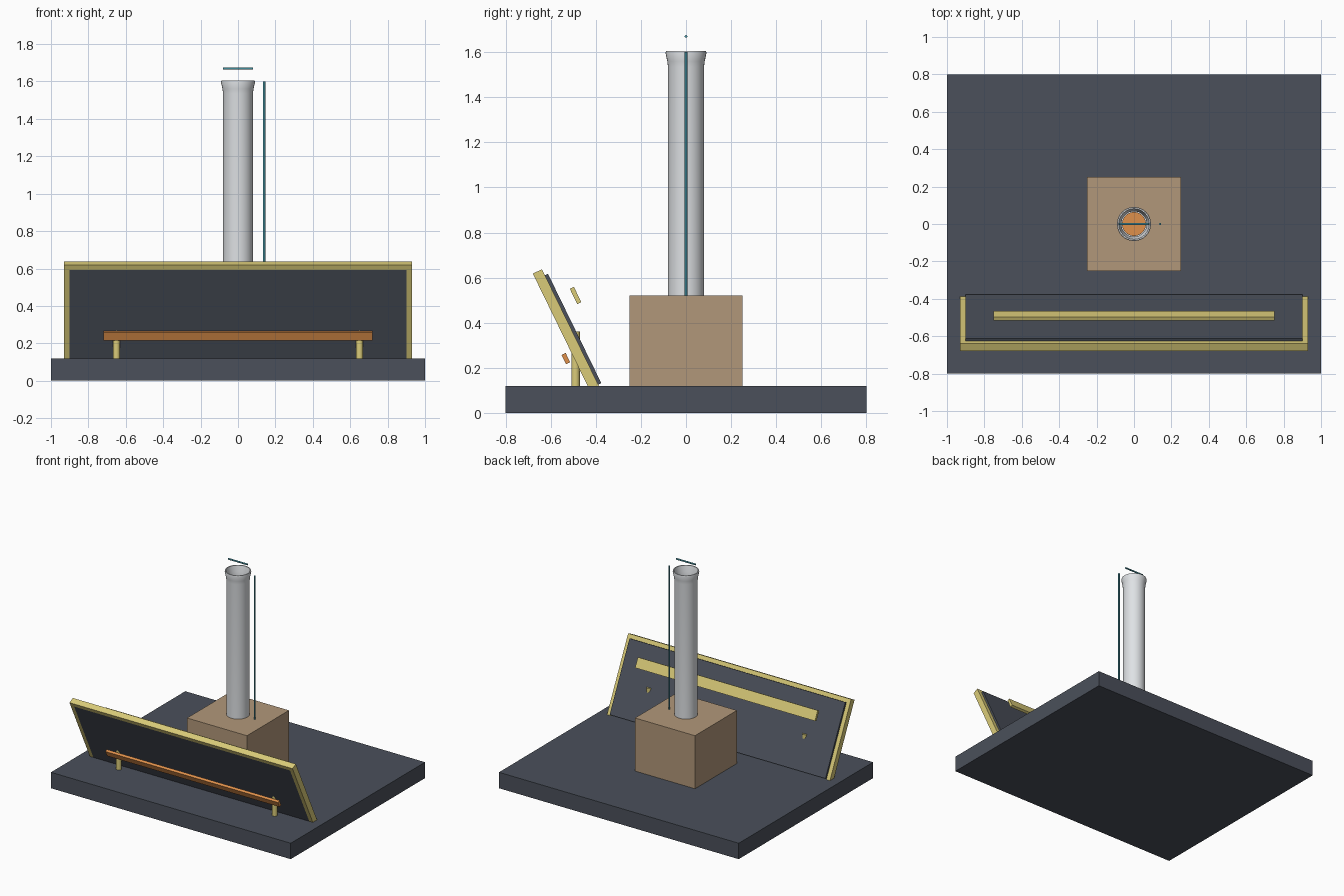
import bpy, bmesh, math
from mathutils import Matrix, Vector

if "Cube" in bpy.data.objects:
    bpy.data.objects.remove(bpy.data.objects["Cube"])

TILT = math.radians(26)
PIVOT = Vector((0, -0.503, 0.37))
ROT = Matrix.Rotation(TILT, 4, 'X')


def material(name, rgb):
    m = bpy.data.materials.new(name)
    m.diffuse_color = (*[(c / 255) ** 2.2 for c in rgb], 1)
    m.use_nodes = True
    m.node_tree.nodes["Principled BSDF"].inputs["Base Color"].default_value = m.diffuse_color
    return m


SLATE = material("slate", (76, 81, 91))
TAN = material("tan", (176, 150, 121))
YELLOW = material("pale_yellow", (217, 202, 120))
ORANGE = material("orange", (222, 143, 76))
TEAL = material("teal", (72, 150, 165))
WHITE = material("pale_grey", (222, 225, 228))


def finish(name, bm, mat, matrix=Matrix(), smooth=False):
    bmesh.ops.recalc_face_normals(bm, faces=bm.faces)
    me = bpy.data.meshes.new(name)
    bm.to_mesh(me)
    bm.free()
    me.materials.append(mat)
    ob = bpy.data.objects.new(name, me)
    ob.matrix_world = matrix
    bpy.context.collection.objects.link(ob)
    if smooth:
        bpy.ops.object.select_all(action='DESELECT')
        ob.select_set(True)
        bpy.context.view_layer.objects.active = ob
        bpy.ops.object.shade_smooth_by_angle(angle=math.radians(35))
    return ob


def box(name, centre, size, mat, rot=Matrix()):
    bm = bmesh.new()
    bmesh.ops.create_cube(bm, size=1)
    bmesh.ops.scale(bm, vec=size, verts=bm.verts)
    return finish(name, bm, mat, Matrix.Translation(centre) @ rot)


def board_box(name, x, depth, up, size, mat):
    # place in the leaning board's frame: depth is backwards, up is along the slope
    return box(name, PIVOT + ROT @ Vector((x, depth, up)), size, mat, ROT)


def rod(name, centre, radius, length, mat, sides=16, rot=Matrix()):
    bm = bmesh.new()
    bmesh.ops.create_cone(bm, cap_ends=True, segments=sides, radius1=radius,
                          radius2=radius, depth=length)
    return finish(name, bm, mat, Matrix.Translation(centre) @ rot, True)


def lathe(name, profile, mat, sides=32):
    bm = bmesh.new()
    verts = [bm.verts.new((r, 0, z)) for r, z in profile]
    edges = [bm.edges.new(p) for p in zip(verts, verts[1:])]
    bmesh.ops.spin(bm, geom=verts + edges, cent=(0, 0, 0), axis=(0, 0, 1),
                   angle=2 * math.pi, steps=sides)
    bmesh.ops.remove_doubles(bm, verts=bm.verts, dist=1e-5)
    return finish(name, bm, mat, smooth=True)


# Base slab and pedestal
box("base", (0, 0, 0.06), (2, 1.6, 0.12), SLATE)
box("pedestal", (0, 0, 0.32), (0.5, 0.5, 0.4), TAN)

# Hollow tube with flared lip, and its filling
lathe("tube", [(0, 0.52), (0.08, 0.52), (0.08, 1.535), (0.083, 1.56), (0.091, 1.597),
               (0.089, 1.605), (0.082, 1.605), (0.072, 1.56), (0.068, 1.53),
               (0.068, 0.54), (0, 0.54)], WHITE)
rod("filling", (0, 0, 0.84), 0.064, 0.6, ORANGE, 32)

# Thin measuring rods beside and above the tube
rod("height_rod", (0.14, 0, 1.06), 0.006, 1.08, TEAL, 12)
rod("width_rod", (0, 0, 1.67), 0.006, 0.16, TEAL, 12, Matrix.Rotation(math.pi / 2, 4, 'Y'))

# Leaning board with frame
board_box("board", 0, -0.02, 0, (1.8, 0.06, 0.54), SLATE)
board_box("top_rail", 0, -0.0275, 0.285, (1.86, 0.045, 0.03), YELLOW)
for side, s in (("left", -1), ("right", 1)):
    board_box(side + "_rail", s * 0.915, -0.0275, -0.005, (0.03, 0.045, 0.55), YELLOW)
    rod(side + "_post", (s * 0.65, -0.49, 0.24), 0.019, 0.24, YELLOW)

# Floating strips in front of and behind the board
box("front_strip", (0, -0.533, 0.241), (1.44, 0.02, 0.046), ORANGE, ROT)
box("back_strip", (0, -0.49, 0.521), (1.5, 0.02, 0.075), YELLOW, ROT)
